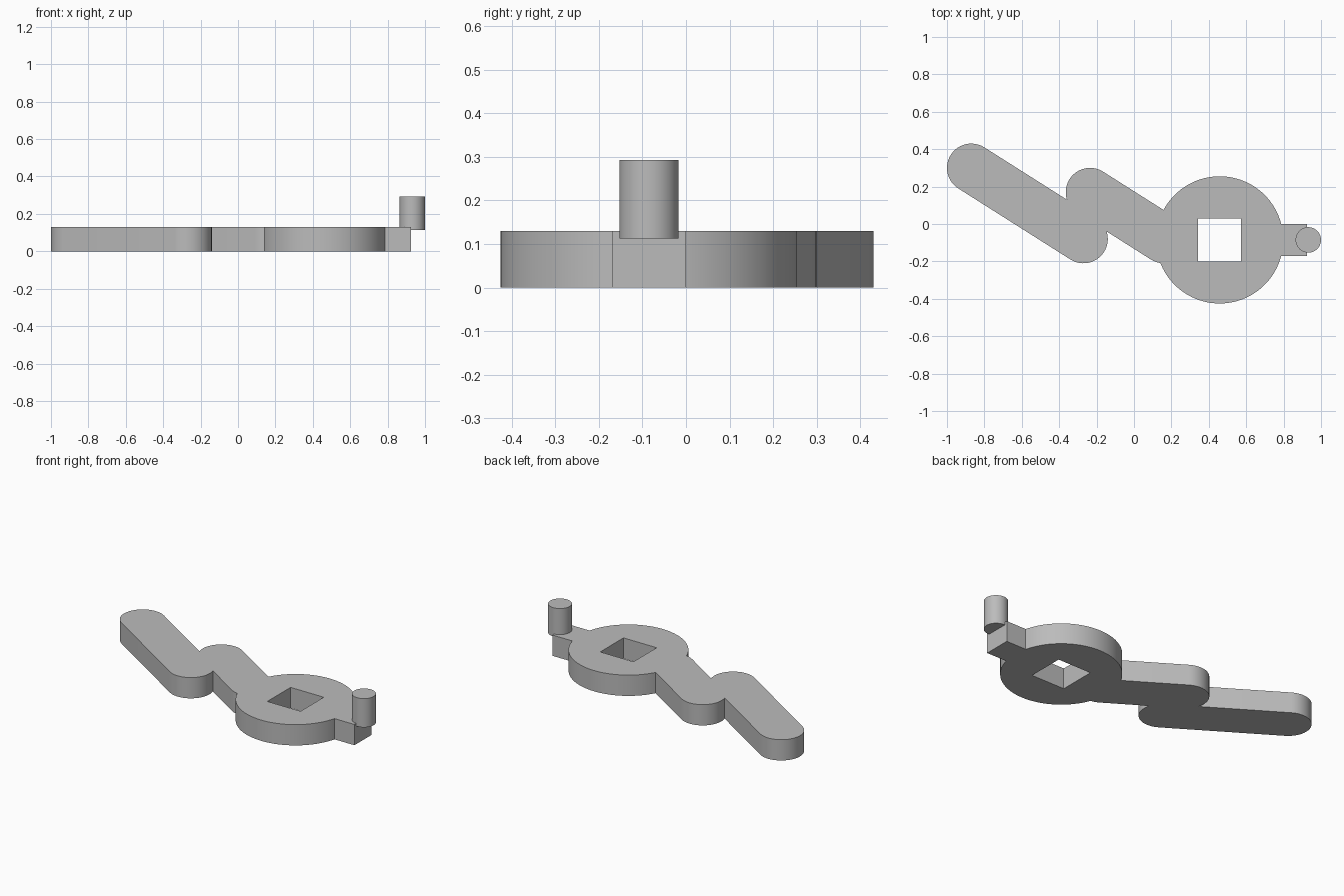
import bpy, bmesh, math
from mathutils import Vector

default = bpy.data.objects.get("Cube")
if default:
    bpy.data.objects.remove(default, do_unlink=True)

THICK = 0.13
HUB = Vector((0.458, -0.085))

grey = bpy.data.materials.new("plain grey")
grey.use_nodes = True
grey.diffuse_color = (0.5, 0.5, 0.5, 1)
grey.node_tree.nodes["Principled BSDF"].inputs["Base Color"].default_value = (0.5, 0.5, 0.5, 1)


def prism(name, outline, z0, z1):
    """Extrude a counter-clockwise outline between two heights."""
    bm = bmesh.new()
    base = bm.faces.new([bm.verts.new((x, y, z0)) for x, y in outline])
    top = bmesh.ops.extrude_face_region(bm, geom=[base], use_keep_orig=True)
    moved = [v for v in top["geom"] if isinstance(v, bmesh.types.BMVert)]
    bmesh.ops.translate(bm, verts=moved, vec=(0, 0, z1 - z0))
    bmesh.ops.recalc_face_normals(bm, faces=bm.faces)
    mesh = bpy.data.meshes.new(name)
    bm.to_mesh(mesh)
    bm.free()
    mesh.materials.append(grey)
    obj = bpy.data.objects.new(name, mesh)
    bpy.context.collection.objects.link(obj)
    return obj


def arc(center, radius, start, sweep, steps):
    return [(center[0] + radius * math.cos(start + sweep * i / steps),
             center[1] + radius * math.sin(start + sweep * i / steps))
            for i in range(steps + 1)]


def circle(center, radius, steps):
    return arc(center, radius, 0, math.tau, steps)[:-1]


def slot(a, b, radius):
    """Round-ended bar outline from a to b."""
    heading = math.atan2(b[1] - a[1], b[0] - a[0])
    return (arc(b, radius, heading - math.pi / 2, math.pi, 24)
            + arc(a, radius, heading + math.pi / 2, math.pi, 24))


def rectangle(x0, x1, y0, y1):
    return [(x0, y0), (x1, y0), (x1, y1), (x0, y1)]


def combine(target, other, operation):
    """Apply a boolean and discard the operand."""
    mod = target.modifiers.new(operation.lower(), "BOOLEAN")
    mod.operation = operation
    mod.solver = "EXACT"
    mod.object = other
    bpy.context.view_layer.objects.active = target
    bpy.ops.object.modifier_apply(modifier=mod.name)
    bpy.data.objects.remove(other, do_unlink=True)


# Flat lever: round hub, two offset arm bars and an end tab
lever = prism("lever_body", circle(HUB, 0.34, 96), 0, THICK)
for part in (
    prism("inner_arm", slot((-0.235, 0.17), (0.16, -0.08), 0.13), 0, THICK),
    prism("outer_arm", slot((-0.87, 0.3), (-0.27, -0.08), 0.13), 0, THICK),
    prism("end_tab", rectangle(0.7, 0.925, -0.17, 0), 0, THICK),
):
    combine(lever, part, "UNION")

# Square drive hole through the hub
half = 0.115
hole = prism("hole_cutter", rectangle(HUB.x - half, HUB.x + half, HUB.y - half, HUB.y + half),
             -THICK, 2 * THICK)
combine(lever, hole, "DIFFERENCE")

# Upright pin on the tab
pin = prism("upright_pin", circle((0.932, HUB.y), 0.068, 48), 0.113, 0.293)

# Smooth the round walls, keep the rims sharp
bpy.ops.object.select_all(action="DESELECT")
for obj in (lever, pin):
    obj.select_set(True)
bpy.context.view_layer.objects.active = lever
bpy.ops.object.shade_smooth_by_angle(angle=math.radians(30))
